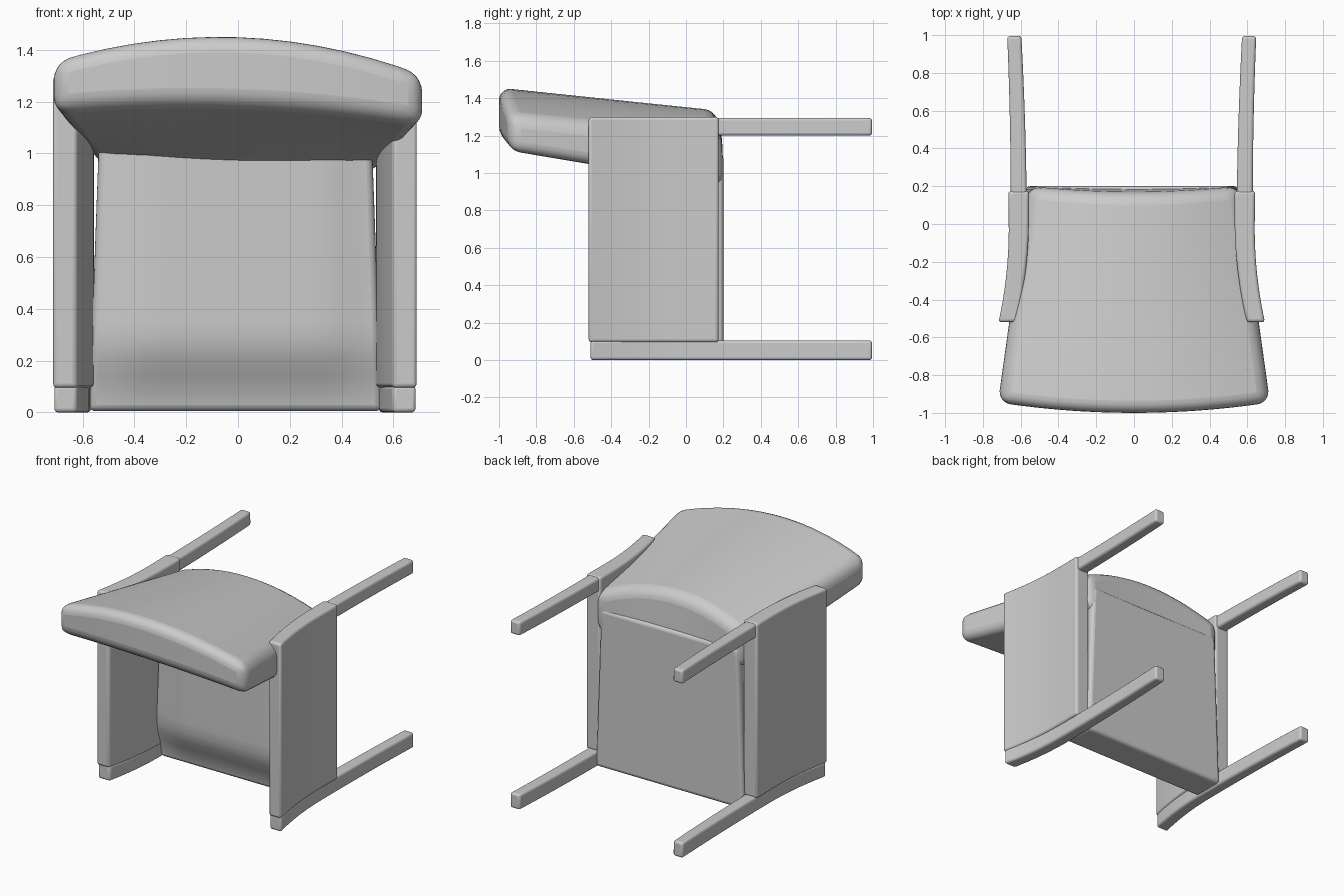
import bpy, bmesh, math

if "Cube" in bpy.data.objects:
    bpy.data.objects.remove(bpy.data.objects["Cube"])

def slab(name, f, nu, nv, bevel, segs=4):
    """Closed slab: f(u, v, side) gives a point; u, v in 0..1, side 0 or 1."""
    bm = bmesh.new()
    V = [[[bm.verts.new(f(i / nu, j / nv, s)) for j in range(nv + 1)]
          for i in range(nu + 1)] for s in (0, 1)]
    for i in range(nu):
        for j in range(nv):
            for s in (0, 1):
                G = V[s]
                bm.faces.new((G[i][j], G[i+1][j], G[i+1][j+1], G[i][j+1]))
    for i in range(nu):
        for j in (0, nv):
            bm.faces.new((V[0][i][j], V[0][i+1][j], V[1][i+1][j], V[1][i][j]))
    for j in range(nv):
        for i in (0, nu):
            bm.faces.new((V[0][i][j], V[0][i][j+1], V[1][i][j+1], V[1][i][j]))
    bmesh.ops.recalc_face_normals(bm, faces=bm.faces)
    me = bpy.data.meshes.new(name)
    bm.to_mesh(me)
    bm.free()
    ob = bpy.data.objects.new(name, me)
    bpy.context.collection.objects.link(ob)
    m = ob.modifiers.new("Bevel", 'BEVEL')
    m.width, m.segments = bevel, segs
    m.limit_method, m.angle_limit = 'ANGLE', math.radians(48)
    bpy.context.view_layer.objects.active = ob
    ob.select_set(True)
    bpy.ops.object.shade_smooth_by_angle(angle=math.radians(40))
    ob.select_set(False)
    return ob

def lerp(a, b, t):
    return a + (b - a) * t

def smooth(t):
    t = max(0.0, min(1.0, t))
    return t * t * (3 - 2 * t)

# Frame: curved arm panels and legs, the chair lying on its back
def centre(y):
    return 0.598 + (0.024 if y > 0 else 0.22) * y * y

def rail(name, side, y0, y1, z0, z1, t0, t1, bevel):
    def f(u, v, s):
        y = lerp(y0, y1, u)
        x = centre(y) + (s - 0.5) * lerp(t0, t1, u)
        return (-0.012 + side * x, y, lerp(z0, z1, v))
    return slab(name, f, 16, 1, bevel, 3)

for side, tag in ((-1, "left"), (1, "right")):
    rail("arm_panel_" + tag, side, -0.52, 0.175, 0.095, 1.30, 0.095, 0.11, 0.016)
    rail("front_leg_" + tag, side, -0.51, 0.995, 0.0, 0.105, 0.09, 0.075, 0.015)
    rail("back_leg_" + tag, side, 0.10, 0.995, 1.20, 1.295, 0.085, 0.075, 0.015)

# Seat cushion: flat underside, crowned top that rolls down at the front and sides
def seat(u, v, s):
    a = 2 * u - 1
    z = lerp(0.005, 1.10, v)
    x = -0.01 + a * lerp(0.565, 0.525, v)
    if s == 0:
        return (x, 0.20, z)
    crown = smooth(z / 0.30) * (0.6 + 0.4 * smooth((1 - abs(a)) / 0.4))
    return (x, -0.03 - 0.11 * crown, z)

slab("seat", seat, 16, 16, 0.025)

# Backrest cushion: arched outside, bulging lower towards the seat on the inside
def back(u, v, s):
    a = 2 * u - 1
    q = 1 - a * a
    x = a * lerp(0.72, 0.56, v)
    y0 = -0.945 - 0.055 * q
    y1 = 0.20 - (0.035 * q if s else 0.0)
    if s:
        z = lerp(1.335, 1.20, v) + lerp(0.12, 0.135, v) * q
    else:
        z = lerp(1.135, 0.95, v) + lerp(0.05, -0.06, v) * q
    return (x, lerp(y0, y1, v), z - 0.025 * a * (1 - 0.5 * v))

slab("backrest", back, 14, 6, 0.065, 5)
